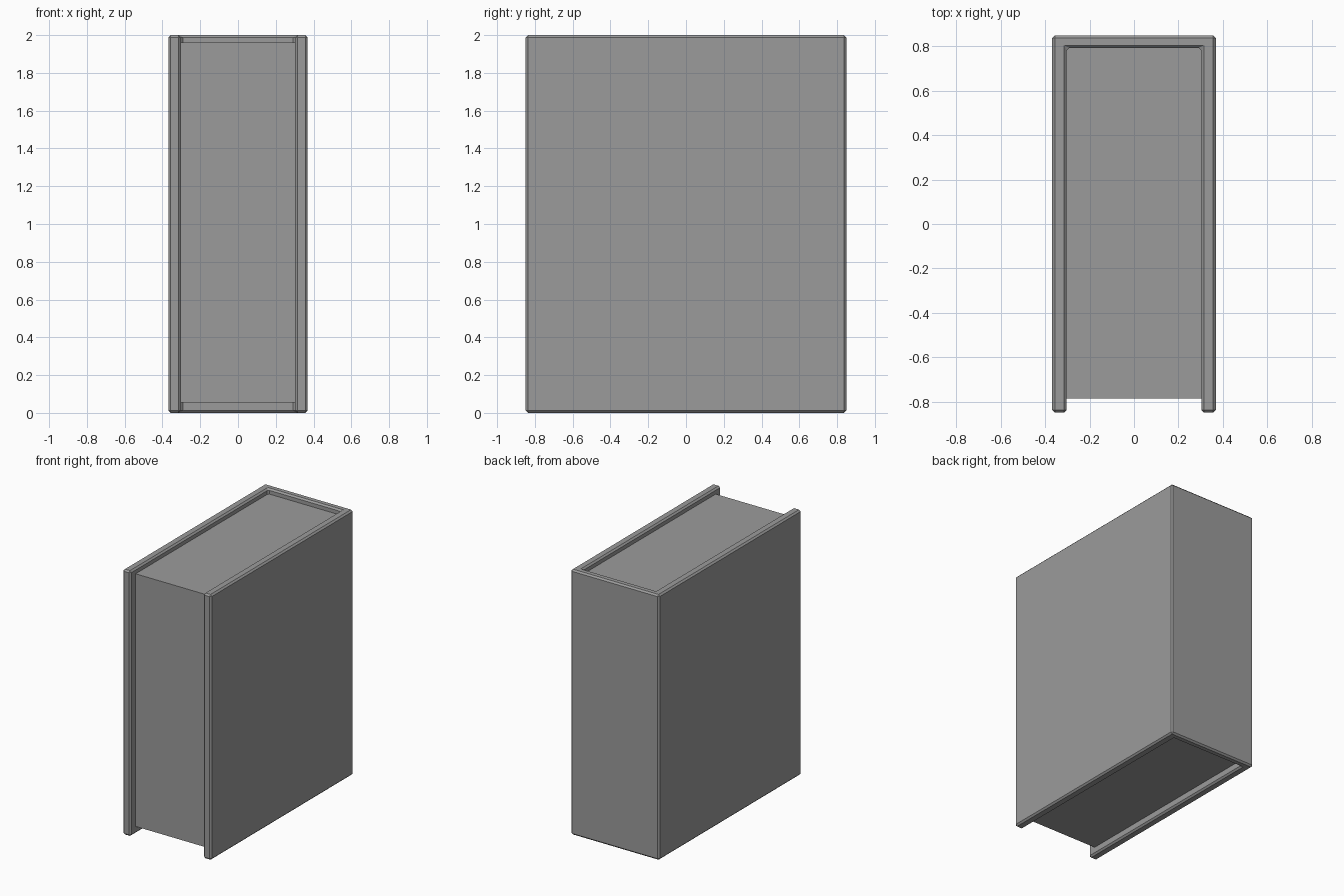
import bpy, bmesh

if "Cube" in bpy.data.objects:
    bpy.data.objects.remove(bpy.data.objects["Cube"])

# Dark grey shared by both parts
grey = bpy.data.materials.new("dark_grey")
grey.diffuse_color = (0.33, 0.33, 0.33, 1.0)
grey.use_nodes = True
grey.node_tree.nodes["Principled BSDF"].inputs["Base Color"].default_value = grey.diffuse_color


def extruded(name, profile, z0, z1, bevel=0.0):
    """Extrude an XY outline from z0 to z1, optionally chamfering the edges."""
    bm = bmesh.new()
    face = bm.faces.new([bm.verts.new((x, y, z0)) for x, y in profile])
    top = bmesh.ops.extrude_face_region(bm, geom=[face])["geom"]
    verts = [v for v in top if isinstance(v, bmesh.types.BMVert)]
    bmesh.ops.translate(bm, verts=verts, vec=(0, 0, z1 - z0))
    bmesh.ops.recalc_face_normals(bm, faces=bm.faces)
    mesh = bpy.data.meshes.new(name)
    bm.to_mesh(mesh)
    bm.free()
    mesh.materials.append(grey)
    obj = bpy.data.objects.new(name, mesh)
    bpy.context.collection.objects.link(obj)
    if bevel:
        mod = obj.modifiers.new("edge_chamfer", 'BEVEL')
        mod.width = bevel
        mod.segments = 1
    return obj


# Cover: two boards joined by the spine at the back, half outline mirrored
half = [(0.369, 0.849), (0.369, -0.849), (0.303, -0.849), (0.303, 0.793)]
cover = half + [(-x, y) for x, y in reversed(half)]
extruded("book_cover", cover, 0.0, 2.0, 0.012)

# Page block, set into the cover and recessed at top, bottom and front
px = 0.305
extruded("page_block", [(-px, -0.787), (px, -0.787), (px, 0.795), (-px, 0.795)], 0.055, 1.96)
